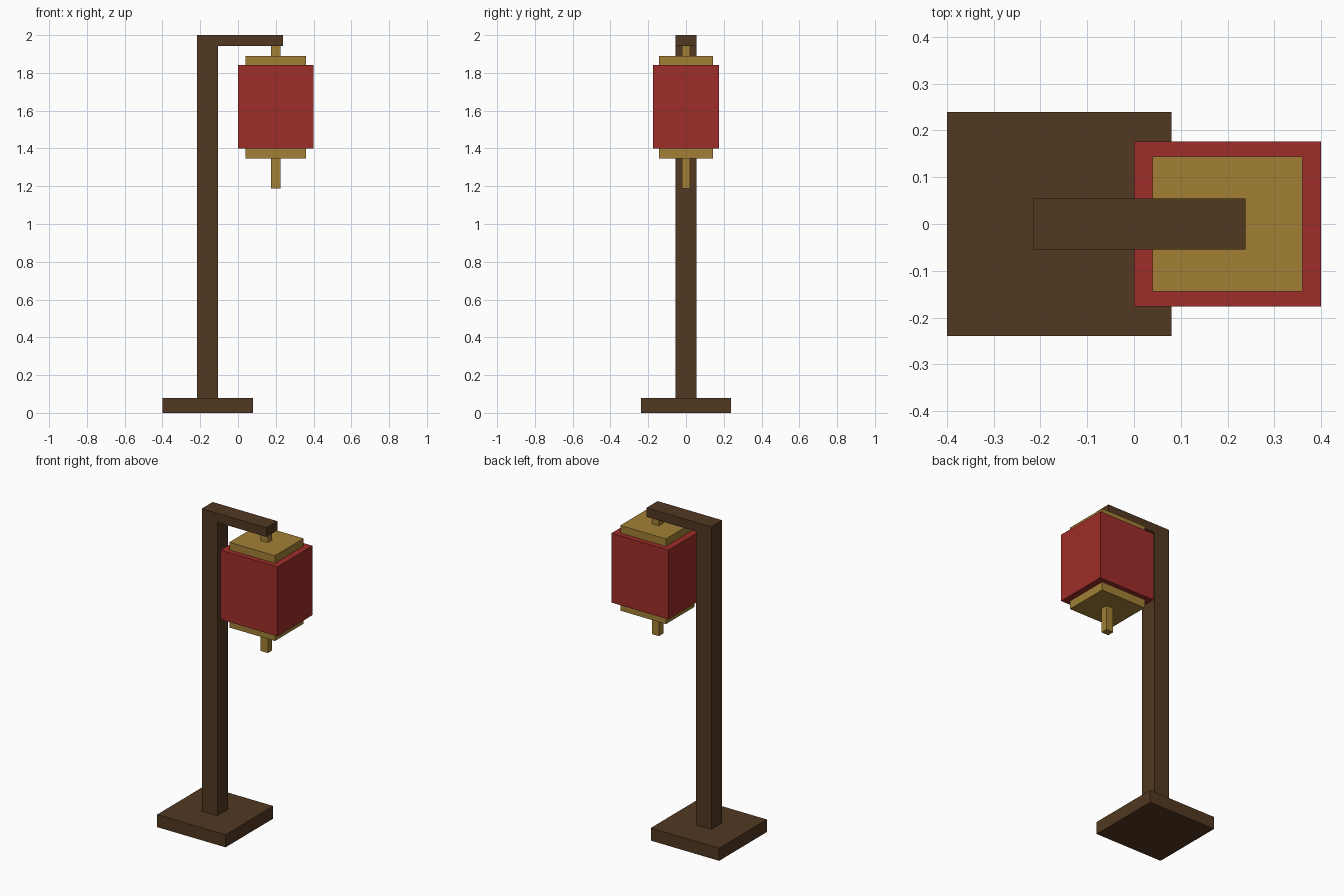
import bpy
import bmesh

if "Cube" in bpy.data.objects:
    bpy.data.objects.remove(bpy.data.objects["Cube"])


def material(name, rgb):
    mat = bpy.data.materials.new(name)
    mat.diffuse_color = (*rgb, 1.0)
    mat.use_nodes = True
    mat.node_tree.nodes["Principled BSDF"].inputs["Base Color"].default_value = mat.diffuse_color
    return mat


wood = material("dark_wood", (0.085, 0.040, 0.016))
red = material("red_paper", (0.34, 0.026, 0.021))
gold = material("gold_trim", (0.36, 0.215, 0.036))


def prism(name, profile, half_depth, mat):
    """Extrude an x-z profile symmetrically along y."""
    bm = bmesh.new()
    face = bm.faces.new([bm.verts.new((x, -half_depth, z)) for x, z in profile])
    grown = bmesh.ops.extrude_face_region(bm, geom=[face], use_keep_orig=True)
    verts = [v for v in grown["geom"] if isinstance(v, bmesh.types.BMVert)]
    bmesh.ops.translate(bm, verts=verts, vec=(0, 2 * half_depth, 0))
    bmesh.ops.recalc_face_normals(bm, faces=bm.faces)
    mesh = bpy.data.meshes.new(name)
    bm.to_mesh(mesh)
    bm.free()
    mesh.materials.append(mat)
    obj = bpy.data.objects.new(name, mesh)
    bpy.context.collection.objects.link(obj)
    return obj


def box(name, x0, x1, half_depth, z0, z1, mat):
    return prism(name, [(x0, z0), (x1, z0), (x1, z1), (x0, z1)], half_depth, mat)


# Foot plate
box("base", -0.40, 0.08, 0.239, 0.0, 0.08, wood)

# Post and overhanging arm as one bent bar
prism("post_and_arm",
      [(-0.216, 0.08), (-0.107, 0.08), (-0.107, 1.942),
       (0.238, 1.942), (0.238, 2.0), (-0.216, 2.0)], 0.055, wood)

# Lantern hanging under the arm, centred on x = 0.2
LANTERN_X = 0.2
for name, half_x, half_y, z0, z1, mat in (
    ("hanger", 0.025, 0.022, 1.889, 1.942, gold),
    ("top_cap", 0.16, 0.144, 1.841, 1.889, gold),
    ("lantern_body", 0.20, 0.176, 1.401, 1.841, red),
    ("bottom_cap", 0.16, 0.144, 1.348, 1.401, gold),
    ("tassel", 0.025, 0.022, 1.189, 1.348, gold),
):
    box(name, LANTERN_X - half_x, LANTERN_X + half_x, half_y, z0, z1, mat)
